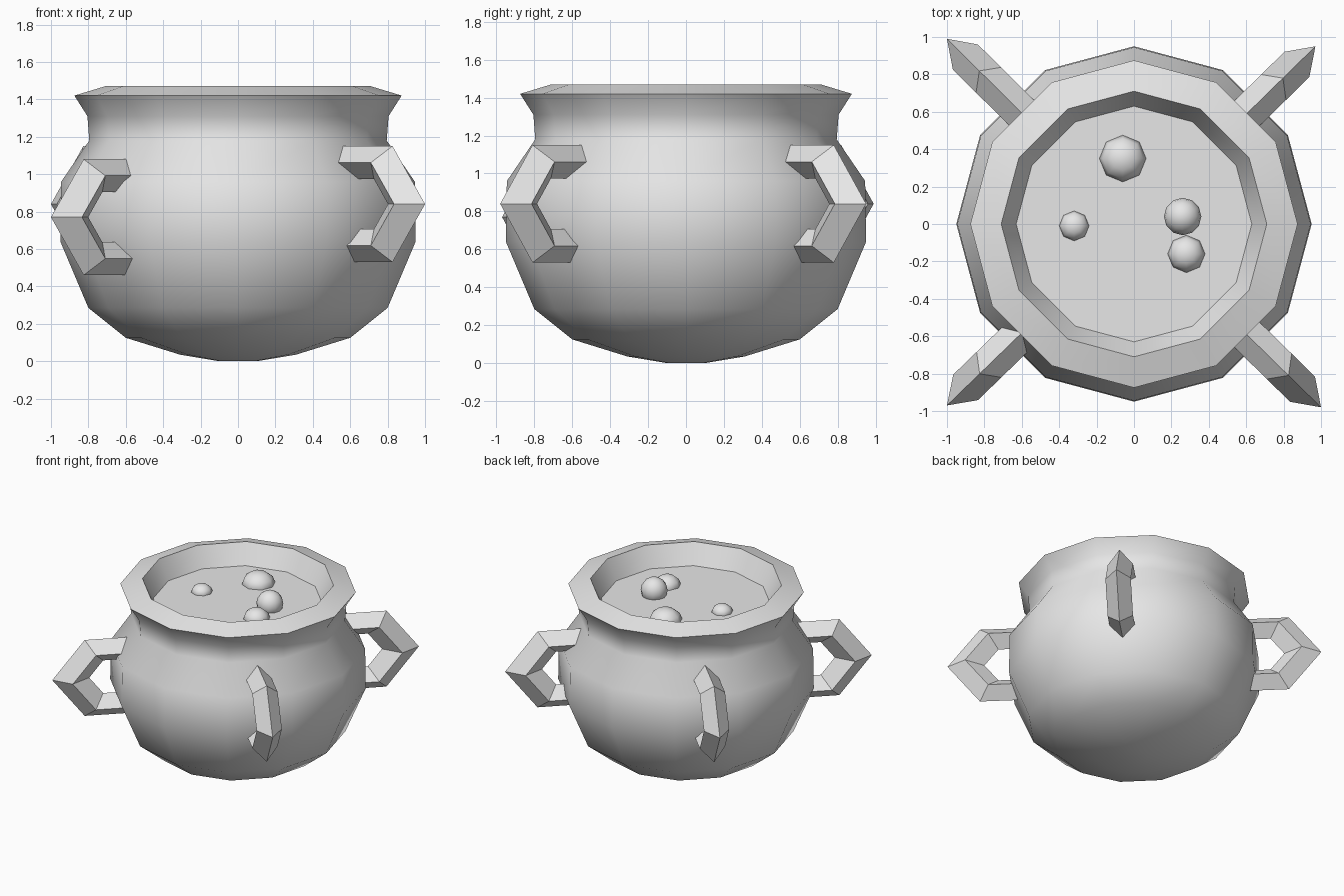
import bpy, bmesh, math
from mathutils import Vector

cube = bpy.data.objects.get("Cube")
if cube:
    bpy.data.objects.remove(cube, do_unlink=True)

grey = bpy.data.materials.new("plain grey")
grey.use_nodes = True
grey.diffuse_color = (0.8, 0.8, 0.8, 1)
grey.node_tree.nodes["Principled BSDF"].inputs["Base Color"].default_value = (0.8, 0.8, 0.8, 1)


def make_object(name, bm, smooth_angle=None):
    bmesh.ops.recalc_face_normals(bm, faces=bm.faces)
    mesh = bpy.data.meshes.new(name)
    bm.to_mesh(mesh)
    bm.free()
    mesh.materials.append(grey)
    obj = bpy.data.objects.new(name, mesh)
    bpy.context.collection.objects.link(obj)
    if smooth_angle:
        bpy.ops.object.select_all(action='DESELECT')
        obj.select_set(True)
        bpy.context.view_layer.objects.active = obj
        bpy.ops.object.shade_smooth_by_angle(angle=math.radians(smooth_angle))
    return obj


def bridge(bm, a, b):
    for i in range(len(a)):
        j = (i + 1) % len(a)
        bm.faces.new((a[i], a[j], b[j], b[i]))


# Pot: twelve-sided turned profile (radius, height) from base to inner wall
SIDES = 12
LIQUID_Z = 1.31
profile = [(0.10, 0.0), (0.31, 0.035), (0.60, 0.125), (0.80, 0.285),
           (0.95, 0.64), (0.945, 0.96), (0.795, 1.18), (0.805, 1.31),
           (0.875, 1.42), (0.71, 1.47), (0.63, LIQUID_Z)]


def ring(bm, r, z):
    return [bm.verts.new((r * math.cos(math.tau * i / SIDES),
                          r * math.sin(math.tau * i / SIDES), z)) for i in range(SIDES)]


bm = bmesh.new()
rings = [ring(bm, r, z) for r, z in profile]
for a, b in zip(rings, rings[1:]):
    bridge(bm, a, b)
bm.faces.new(rings[0])
make_object("pot", bm, 45)

# Liquid surface
bm = bmesh.new()
bm.faces.new(ring(bm, 0.63, LIQUID_Z))
liquid = make_object("liquid", bm)

# Bubbles: x, y, radius, lift, height scale, segments, rings
bubbles = [(-0.06, 0.35, 0.125, 0.0, 0.75, 8, 6),
           (-0.32, -0.01, 0.08, 0.0, 0.75, 8, 6),
           (0.28, -0.16, 0.10, 0.0, 0.8, 8, 6),
           (0.26, 0.04, 0.10, 0.04, 1.0, 12, 8)]
for n, (x, y, r, lift, squash, seg, rows) in enumerate(bubbles, 1):
    bm = bmesh.new()
    bmesh.ops.create_uvsphere(bm, u_segments=seg, v_segments=rows, radius=r)
    bmesh.ops.scale(bm, vec=(1, 1, squash), verts=bm.verts)
    bmesh.ops.translate(bm, vec=(x, y, LIQUID_Z + lift), verts=bm.verts)
    make_object(f"bubble_{n}", bm, 60)


# Handles: upright six-sided rings with a diamond section, sunk into the pot
def handle(name, tip_x, tip_y, z):
    major, minor, stretch = 0.256, 0.102, 1.36
    tip = Vector((tip_x, tip_y, 0))
    out = tip.normalized()
    side = Vector((-out.y, out.x, 0))
    centre = tip - out * (major + minor) * stretch + Vector((0, 0, z))
    bm = bmesh.new()
    loops = []
    for i in range(6):
        a = math.tau * i / 6
        loop = []
        for k in range(4):
            b = math.tau * k / 4
            r = major + minor * math.cos(b)
            loop.append(bm.verts.new(centre + out * (r * math.cos(a) * stretch)
                                     + Vector((0, 0, r * math.sin(a)))
                                     + side * (0.095 * math.sin(b))))
        loops.append(loop)
    for i in range(6):
        bridge(bm, loops[i], loops[(i + 1) % 6])
    make_object(name, bm)


handle("front_left_handle", 1.0, -0.98, 0.84)
handle("back_left_handle", 0.97, 0.95, 0.84)
handle("back_right_handle", -1.0, 0.99, 0.84)
handle("front_right_handle", -1.0, -0.97, 0.77)
